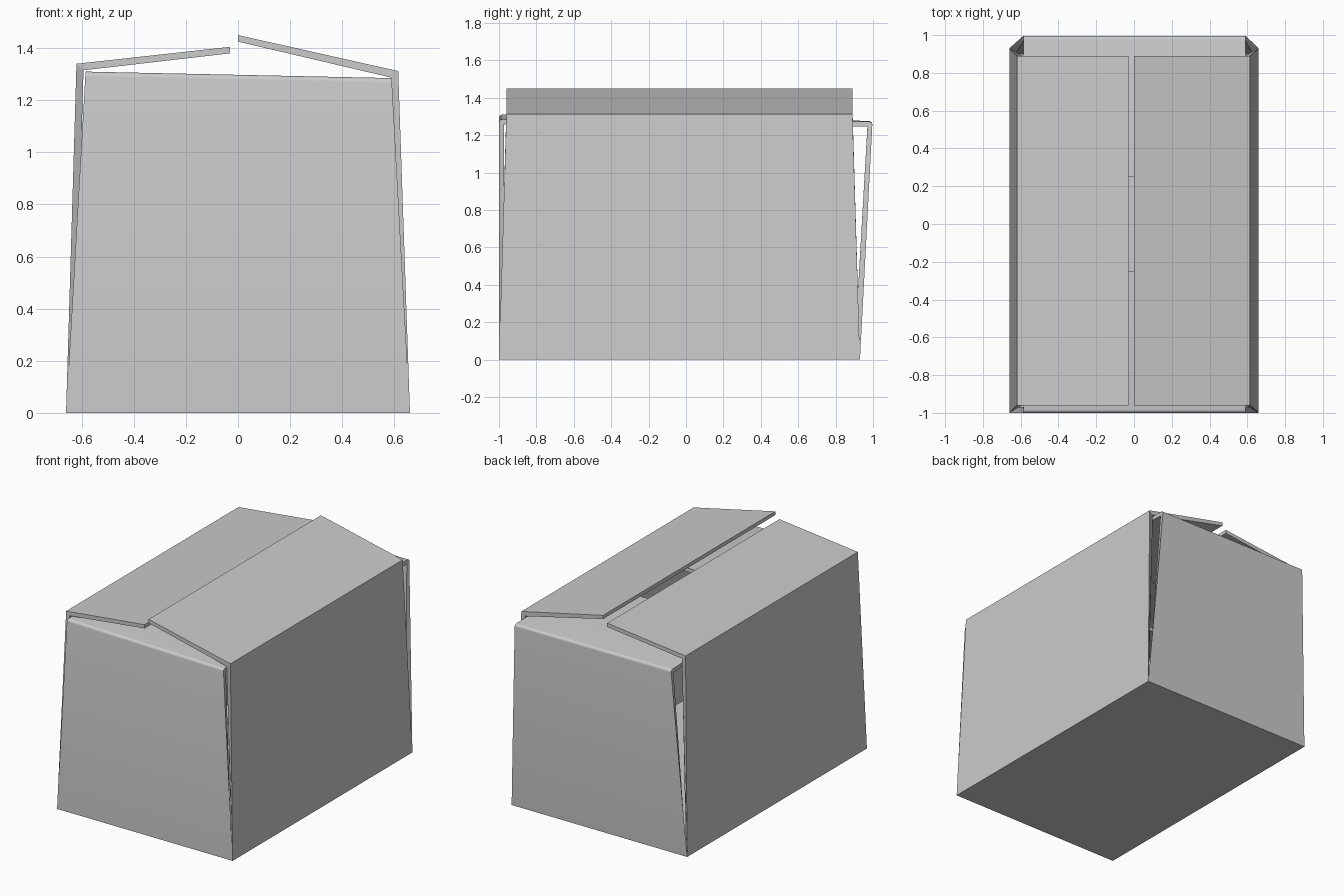
import bpy, bmesh
from math import radians

if "Cube" in bpy.data.objects:
    bpy.data.objects.remove(bpy.data.objects["Cube"])

FRONT, BACK, W = -1.0, 0.93, 0.66   # footprint edges
T = 0.03                            # board thickness


def make_object(name, bm):
    bmesh.ops.recalc_face_normals(bm, faces=bm.faces[:])
    me = bpy.data.meshes.new(name)
    bm.to_mesh(me)
    bm.free()
    ob = bpy.data.objects.new(name, me)
    bpy.context.collection.objects.link(ob)
    return ob


def folded_panel(name, place, outer, inner, round_fold=0.0):
    """Wall plus flap: each profile point is (across, z_lo, z_hi, lo, hi)."""
    bm = bmesh.new()

    def row(points):
        return [(bm.verts.new(place(u, lo, z0)), bm.verts.new(place(u, hi, z1)))
                for u, z0, z1, lo, hi in points]
    o, i = row(outer), row(inner)
    for k in range(2):
        bm.faces.new((o[k][0], o[k][1], o[k + 1][1], o[k + 1][0]))
        bm.faces.new((i[k][0], i[k + 1][0], i[k + 1][1], i[k][1]))
        for s in range(2):
            bm.faces.new((o[k][s], o[k + 1][s], i[k + 1][s], i[k][s]))
    for k in (0, 2):
        bm.faces.new((o[k][0], o[k][1], i[k][1], i[k][0]))
    if round_fold:
        bmesh.ops.bevel(bm, geom=[bm.edges.get(o[1])], offset=round_fold,
                        segments=4, profile=0.5, affect='EDGES')
    ob = make_object(name, bm)
    if round_fold:
        bpy.context.view_layer.objects.active = ob
        ob.select_set(True)
        bpy.ops.object.shade_smooth_by_angle(angle=radians(35))
        ob.select_set(False)


# Long side walls with the raised top flaps
def side(name, s, fold_x, fold_z, tip_x, tip_z):
    lo, hi = -0.96, 0.89
    folded_panel(
        name, lambda u, v, z: (s * u, v, z),
        [(W, 0, 0, FRONT, BACK), (fold_x, fold_z, fold_z, lo, hi),
         (tip_x, tip_z, tip_z, lo, hi)],
        [(W - T, T, T, FRONT + T, BACK - T),
         (fold_x - 0.027, fold_z - 0.025, fold_z - 0.025, lo, hi),
         (tip_x, tip_z - 0.025, tip_z - 0.025, lo, hi)])


side("left_wall_and_flap", -1, 0.62, 1.34, 0.03, 1.405)
side("right_wall_and_flap", 1, 0.615, 1.312, 0.0, 1.45)


# Short end walls with the inner flaps folded almost flat
def end(name, base, fold_y, tip_y, fold_z, tip_z):
    s = 1 if base > 0 else -1
    x0, x1, t = -0.585, 0.59, 0.027
    (a, b), (c, d) = fold_z, tip_z
    folded_panel(
        name, lambda u, v, z: (v, u, z),
        [(base, 0, 0, -W, W), (fold_y, a, b, x0, x1), (tip_y, c, d, x0, x1)],
        [(base - s * T, T, T, -W + T, W - T),
         (fold_y - s * t, a - t, b - t, x0, x1), (tip_y, c - t, d - t, x0, x1)],
        round_fold=0.018)


end("front_wall_and_flap", FRONT, -1.0, -0.25, (1.31, 1.285), (1.305, 1.285))
end("back_wall_and_flap", BACK, 0.997, 0.25, (1.275, 1.272), (1.298, 1.285))

# Floor, mitred to meet the walls
bm = bmesh.new()
bmesh.ops.create_cube(bm, size=1)
for v in bm.verts:
    inset = T if v.co.z > 0 else 0
    x = (W - inset) * (1 if v.co.x > 0 else -1)
    y = BACK - inset if v.co.y > 0 else FRONT + inset
    v.co = (x, y, inset)
make_object("floor", bm)
